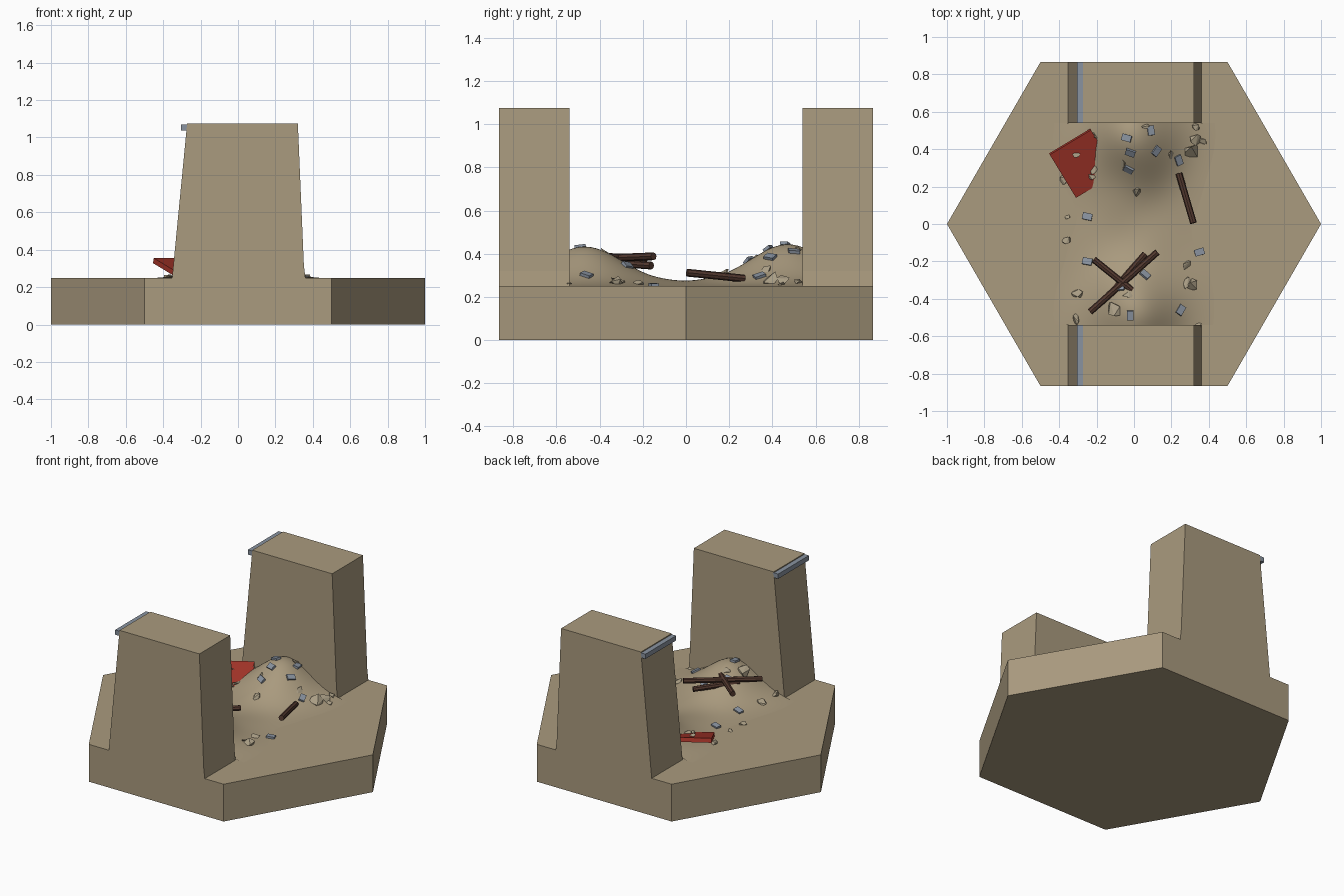
import bpy, bmesh, math, random
from mathutils import Vector, Matrix

if "Cube" in bpy.data.objects:
    bpy.data.objects.remove(bpy.data.objects["Cube"])

random.seed(7)


def material(name, rgb):
    m = bpy.data.materials.new(name)
    m.diffuse_color = (*rgb, 1)
    m.use_nodes = True
    m.node_tree.nodes["Principled BSDF"].inputs["Base Color"].default_value = m.diffuse_color
    return m


SAND = material("sandstone", (0.40, 0.325, 0.21))
STONE = material("pale_rubble", (0.40, 0.34, 0.235))
SLATE = material("blue_slate", (0.25, 0.29, 0.35))
RED = material("red_panel", (0.37, 0.035, 0.022))
WOOD = material("dark_wood", (0.085, 0.04, 0.028))


def finish(name, bm, mat):
    bmesh.ops.recalc_face_normals(bm, faces=bm.faces)
    me = bpy.data.meshes.new(name)
    bm.to_mesh(me)
    bm.free()
    me.materials.append(mat)
    ob = bpy.data.objects.new(name, me)
    bpy.context.collection.objects.link(ob)
    return ob


def prism(name, points, offset, mat):
    """Extrude a closed outline by an offset vector."""
    bm = bmesh.new()
    face = bm.faces.new([bm.verts.new(p) for p in points])
    ext = bmesh.ops.extrude_face_region(bm, geom=[face], use_keep_orig=True)
    moved = [v for v in ext["geom"] if isinstance(v, bmesh.types.BMVert)]
    bmesh.ops.translate(bm, verts=moved, vec=offset)
    return finish(name, bm, mat)


def ground(x, y):
    """Height of the two rubble heaps and the low saddle between them."""
    h = -0.004 + 0.022 * math.exp(-(x / 0.22) ** 2)
    for side, top in ((-1, 0.165), (1, 0.175)):
        cy = side * 0.47
        h += top * math.exp(-(x * x / 0.048 + (y - cy) ** 2 / 0.058))
    h += 0.005 * math.sin(13 * x + 3) * math.sin(15 * y) * math.exp(-(x / 0.25) ** 2)
    return 0.25 + h


def normal(x, y, e=0.01):
    return Vector((ground(x - e, y) - ground(x + e, y),
                   ground(x, y - e) - ground(x, y + e), 2 * e)).normalized()


def settle(x, y, lift, spin, tilt):
    """Transform that lays a piece on the heap."""
    rot = normal(x, y).to_track_quat('Z', 'Y').to_matrix().to_4x4()
    jitter = Matrix.Rotation(random.uniform(-tilt, tilt), 4, 'X')
    return (Matrix.Translation((x, y, max(ground(x, y), 0.25) + lift))
            @ rot @ Matrix.Rotation(spin, 4, 'Z') @ jitter)


# hexagonal base
prism("base", [(math.cos(math.radians(a)), math.sin(math.radians(a)), 0)
               for a in range(0, 360, 60)], (0, 0, 0.25), SAND)

# tapered wall stubs with slate trim along the left top edge
Y0, Y1 = 0.54, 0.866
WALL = [(-0.352, 0.25), (0.36, 0.25), (0.352, 0.32), (0.32, 1.075), (-0.272, 1.075)]
TRIM = [(-0.305, 1.037), (-0.26, 1.037), (-0.26, 1.069), (-0.305, 1.069)]
for label, start in (("front", -Y1), ("back", Y0)):
    prism(label + "_wall", [(x, start, z) for x, z in WALL], (0, Y1 - Y0, 0), SAND)
    prism(label + "_trim", [(x, start, z) for x, z in TRIM], (0, Y1 - Y0, 0), SLATE)

# smooth rubble heaps
bm = bmesh.new()
bmesh.ops.create_grid(bm, x_segments=48, y_segments=52, size=1)
for v in bm.verts:
    x, y = v.co.x * 0.48, v.co.y * Y0
    v.co = (x, y, ground(x, y))
heap = finish("rubble_heaps", bm, SAND)
for p in heap.data.polygons:
    p.use_smooth = True
    if p.normal.z < 0:
        p.flip() if hasattr(p, "flip") else None

# angular stones: x, y, size
STONES = [(-0.22, 0.29, .035), (-0.23, 0.26, .03), (-0.38, 0.24, .03), (0.02, 0.17, .035),
          (0.20, 0.37, .03), (0.31, 0.39, .05), (0.33, 0.45, .04), (0.36, 0.44, .03),
          (0.33, 0.52, .025), (0.06, 0.52, .025), (-0.22, 0.47, .03), (-0.06, 0.32, .025),
          (-0.36, 0.04, .022), (-0.36, -0.09, .028), (-0.30, -0.37, .035), (-0.31, -0.51, .03),
          (-0.11, -0.45, .05), (-0.03, -0.38, .03), (0.31, -0.33, .04), (0.28, -0.31, .035),
          (0.28, -0.22, .03), (0.34, -0.54, .025)]


def stone(bm, matrix, size):
    vs = [bm.verts.new(matrix @ Vector((
        size * random.uniform(0.75, 1.15) * math.cos(a),
        size * random.uniform(0.5, 0.8) * math.sin(a),
        size * random.uniform(-0.5, 0.5)))) for a in
        [i * math.tau / 8 + random.uniform(-0.3, 0.3) for i in range(8)]]
    hull = bmesh.ops.convex_hull(bm, input=vs)
    bmesh.ops.delete(bm, geom=[g for g in hull["geom_interior"]
                               if isinstance(g, bmesh.types.BMVert)], context='VERTS')


bm = bmesh.new()
for x, y, s in STONES:
    stone(bm, settle(x, y, s * 0.15, random.uniform(0, 6.28), 0.4), s)
# stone resting on the panel
stone(bm, Matrix.Translation((-0.31, 0.37, 0.335)), 0.024)
finish("stones", bm, STONE)

# broken slate tiles
TILES = [(-0.04, 0.46), (-0.02, 0.38), (0.12, 0.39), (-0.03, 0.29), (0.24, 0.34), (0.09, 0.50),
         (-0.25, 0.04), (0.35, -0.15), (0.06, -0.27), (0.25, -0.46), (-0.02, -0.49),
         (-0.25, -0.20), (-0.07, -0.33)]
bm = bmesh.new()
for x, y in TILES:
    m = settle(x, y, 0.006, random.uniform(0, 3.14), 0.3)
    bmesh.ops.create_cube(bm, size=1, matrix=m @ Matrix.Diagonal((0.052, 0.036, 0.014, 1)))
finish("slate_tiles", bm, SLATE)

# fallen red panel, leaning into the back heap
origin = Vector((-0.45, 0.37, 0.355))
along = Vector((0.20, 0.12, 0.0))
down = Vector((0.14, -0.23, -0.085))
thick = along.cross(down).normalized() * 0.028
prism("red_panel", [origin, origin + along * 1.1, origin + along * 1.1 + down, origin + down],
      thick if thick.z < 0 else -thick, RED)

# fallen beams: start, end
BEAMS = [((-0.235, -0.47, 0.375), (0.125, -0.15, 0.388)),
         ((-0.13, -0.38, 0.36), (0.06, -0.16, 0.345)),
         ((-0.215, -0.19, 0.375), (-0.01, -0.355, 0.385)),
         ((0.24, 0.27, 0.285), (0.318, 0.005, 0.312))]
bm = bmesh.new()
for a, b in BEAMS:
    a, b = Vector(a), Vector(b)
    m = Matrix.Translation((a + b) / 2) @ (b - a).to_track_quat('Z', 'Y').to_matrix().to_4x4()
    bmesh.ops.create_cone(bm, cap_ends=True, segments=8, radius1=0.018, radius2=0.018,
                          depth=(b - a).length, matrix=m)
finish("beams", bm, WOOD)
